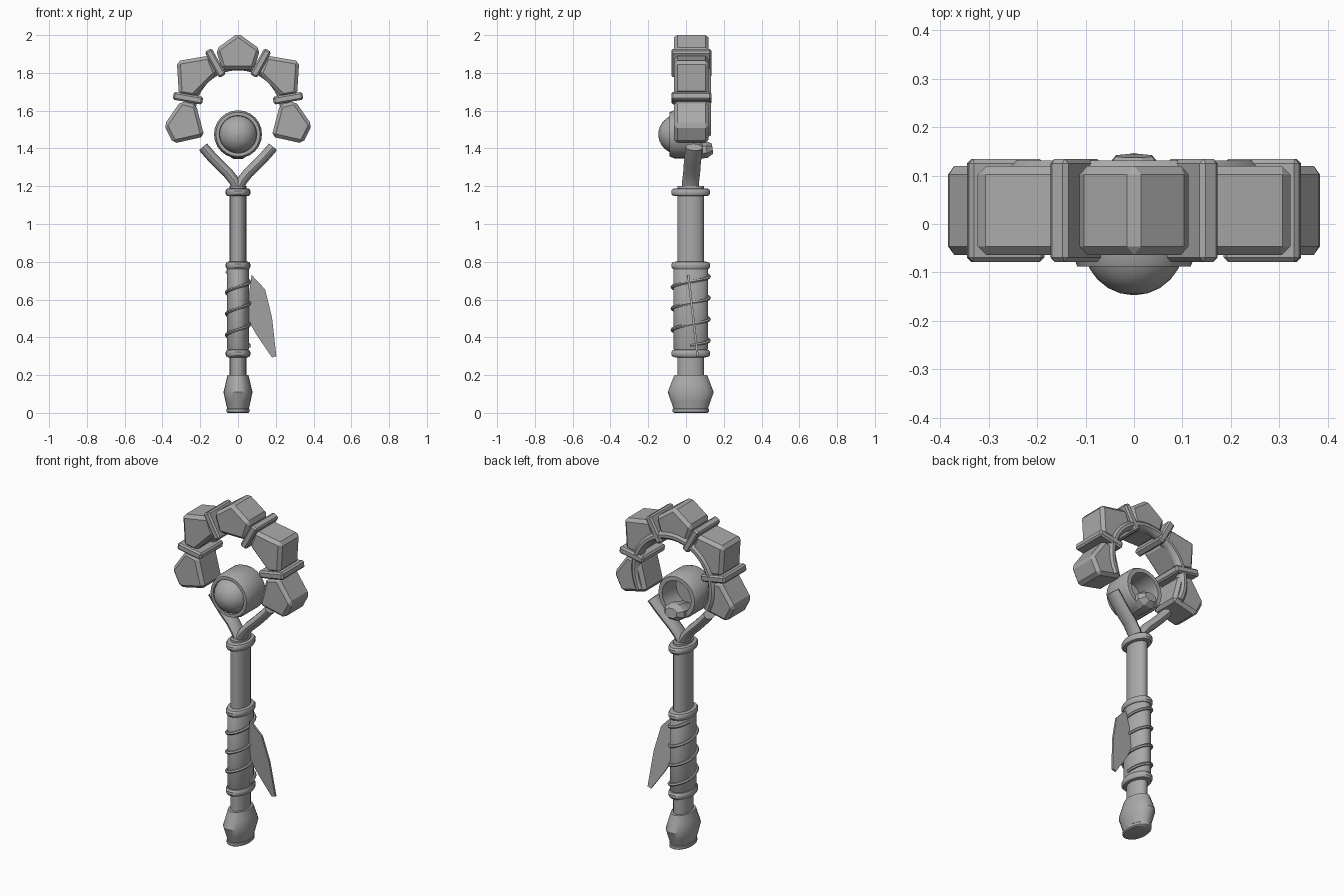
import bpy, bmesh, math
from mathutils import Vector, Matrix

if "Cube" in bpy.data.objects:
    bpy.data.objects.remove(bpy.data.objects["Cube"])

grey = bpy.data.materials.new("stone grey")
grey.diffuse_color = (0.4, 0.4, 0.4, 1)
grey.use_nodes = True
grey.node_tree.nodes["Principled BSDF"].inputs["Base Color"].default_value = grey.diffuse_color
YC = 0.025      # depth centre of the staff
FLAT = 1.58     # depth stretch of the round staff parts


def finish(name, bm, bevel=0, smooth=True):
    bmesh.ops.recalc_face_normals(bm, faces=bm.faces)
    me = bpy.data.meshes.new(name)
    bm.to_mesh(me)
    bm.free()
    me.materials.append(grey)
    ob = bpy.data.objects.new(name, me)
    bpy.context.collection.objects.link(ob)
    if bevel:
        m = ob.modifiers.new("chamfer", 'BEVEL')
        m.width, m.segments = bevel, 1
        m.limit_method = 'ANGLE'
    if smooth:
        bpy.ops.object.select_all(action='DESELECT')
        ob.select_set(True)
        bpy.context.view_layer.objects.active = ob
        bpy.ops.object.shade_smooth_by_angle(angle=math.radians(35))
    return ob


def skin(bm, rings, closed=False):
    """Join rings of vertices; cap the ends unless closed into a loop."""
    n = len(rings[0])
    pairs = list(zip(rings, rings[1:] + rings[:1]))
    for a, b in pairs if closed else pairs[:-1]:
        for i in range(n):
            j = (i + 1) % n
            bm.faces.new((a[i], a[j], b[j], b[i]))
    if not closed:
        bm.faces.new(rings[0])
        bm.faces.new(rings[-1])


def lathe(name, profile, matrix, n=24, closed=False, smooth=True):
    bm = bmesh.new()
    rings = [[bm.verts.new((r * math.cos(2 * math.pi * i / n),
                            r * math.sin(2 * math.pi * i / n), h)) for i in range(n)]
             for r, h in profile]
    skin(bm, rings, closed)
    bm.transform(matrix)
    return finish(name, bm, smooth=smooth)


def tube(name, path, radius, depth, n=12):
    """Tube along a path, with its section stretched along y."""
    bm = bmesh.new()
    path = [Vector(p) for p in path]
    rings = []
    for k, p in enumerate(path):
        t = (path[min(k + 1, len(path) - 1)] - path[max(k - 1, 0)]).normalized()
        side = Vector((0, 1, 0)).cross(t).normalized()
        up = t.cross(side)
        rings.append([bm.verts.new(p + side * radius * math.cos(2 * math.pi * i / n)
                                   + up * depth * math.sin(2 * math.pi * i / n))
                      for i in range(n)])
    skin(bm, rings)
    return finish(name, bm)


def slab(name, outline, y0, y1, bevel=0, lean=None):
    """Outline in x and z, extruded along y."""
    bm = bmesh.new()
    lean = lean or (lambda z: 0)
    rings = [[bm.verts.new((x, y + lean(z), z)) for x, z in outline] for y in (y0, y1)]
    skin(bm, rings)
    return finish(name, bm, bevel, smooth=False)


# Staff, grip and pommel
staff = Matrix.Translation((0, YC, 0)) @ Matrix.Diagonal((1, FLAT, 1, 1))
lathe("shaft", [(.044, .18), (.044, 1.2)], staff)
lathe("grip", [(.05, .32), (.058, .34), (.058, .76), (.05, .78)], staff)
lathe("pommel", [(.056, .015), (.066, .06), (.077, .11), (.066, .155), (.055, .2)], staff)
lathe("pommel_base", [(.055, 0), (.061, .006), (.061, .02), (.055, .027)], staff)
for i, z in enumerate((.315, .78, 1.168)):
    lathe("collar_%d" % i, [(.05, z - .021), (.06, z - .018), (.065, z - .008),
                            (.065, z + .008), (.06, z + .018), (.05, z + .021)], staff)

# Wire wound around the grip: a helix with a round section
bm = bmesh.new()
turns, steps = 3.45, 84
rings = []
for k in range(steps + 1):
    a = 2 * math.pi * turns * k / steps
    z = .355 + .39 * k / steps
    rings.append([])
    for i in range(6):
        b = math.pi * i / 3
        r = .061 + .009 * math.cos(b)
        ry = .098 + .009 * math.cos(b)
        rings[-1].append(bm.verts.new((r * math.cos(a), YC + ry * math.sin(a),
                                       z + .009 * math.sin(b))))
skin(bm, rings)
finish("grip_wire", bm)

# Thin hanging feather
slab("feather", [(.072, .73), (.143, .655), (.18, .506), (.203, .3), (.18, .293),
                 (.1, .41), (.06, .48), (.054, .6)],
     .006, .018, lean=lambda z: (.73 - z) * .115)

# Upper fork, gems and clamps, mirrored left and right
gem_top = [(0, 2.01), (.118, 1.925), (.084, 1.818), (-.084, 1.818), (-.118, 1.925)]
gem_upper = [(.324, 1.862), (.15, 1.892), (.112, 1.795), (.235, 1.672), (.313, 1.685)]
gem_lower = [(.392, 1.523), (.302, 1.652), (.222, 1.632), (.178, 1.463), (.342, 1.426)]
slab("gem_top", gem_top, -.064, .12, .018)
for s, side in ((1, "right"), (-1, "left")):
    for part, outline in (("upper", gem_upper), ("lower", gem_lower)):
        slab("gem_%s_%s" % (part, side), [(s * x, z) for x, z in outline],
             -.064, .12, .018)
    for part, x, z, ang in (("upper", .12, 1.852, 61), ("lower", .265, 1.666, 10)):
        a = math.radians(ang)
        d, w = Vector((math.cos(a), math.sin(a))), Vector((-math.sin(a), math.cos(a)))
        c = Vector((x, z))
        pts = [c + d * u * .079 + w * v * .021 for u, v in ((1, 1), (-1, 1), (-1, -1), (1, -1))]
        slab("clamp_%s_%s" % (part, side), [(s * p.x, p.y) for p in pts],
             -.078, .134, .009)
    tube("fork_" + side, [(0, YC, 1.185), (s * .022, YC, 1.23), (s * .055, .03, 1.272),
                          (s * .1, .033, 1.315), (s * .145, .038, 1.362),
                          (s * .184, .042, 1.407)], .028, .045)

# Curved bar joining the gems at the back
arc = []
for k in range(33):
    a = math.radians(-28 + 236 * k / 32)
    arc.append((.25 * math.cos(a), .1, 1.59 + .25 * math.sin(a)))
tube("back_arc", arc, .026, .033, 10)

# Round socket with an open back, and the orb in its front
facing = Matrix.Translation((0, 0, 1.475)) @ Matrix.Rotation(-math.pi / 2, 4, 'X')
lathe("socket", [(.1, -.088), (.117, -.088), (.127, -.062), (.127, .07), (.118, .088),
                 (.094, .088), (.094, -.05)], facing, closed=True)
orb = []
for k in range(7):
    a = math.radians(1 + 15 * k)
    orb.append((.104 * math.sin(a), -.043 - .104 * math.cos(a)))
lathe("orb", orb, facing, n=20)

# Faceted knob under the back of the socket
knob = (Matrix.Translation((0, 0, 1.38)) @ Matrix.Rotation(math.radians(-82), 4, 'X')
        @ Matrix.Diagonal((1, .72, 1, 1)) @ Matrix.Rotation(math.pi / 8, 4, 'Z'))
lathe("socket_knob", [(.05, .0), (.068, .07), (.068, .11), (.04, .142)], knob, n=8, smooth=False)
